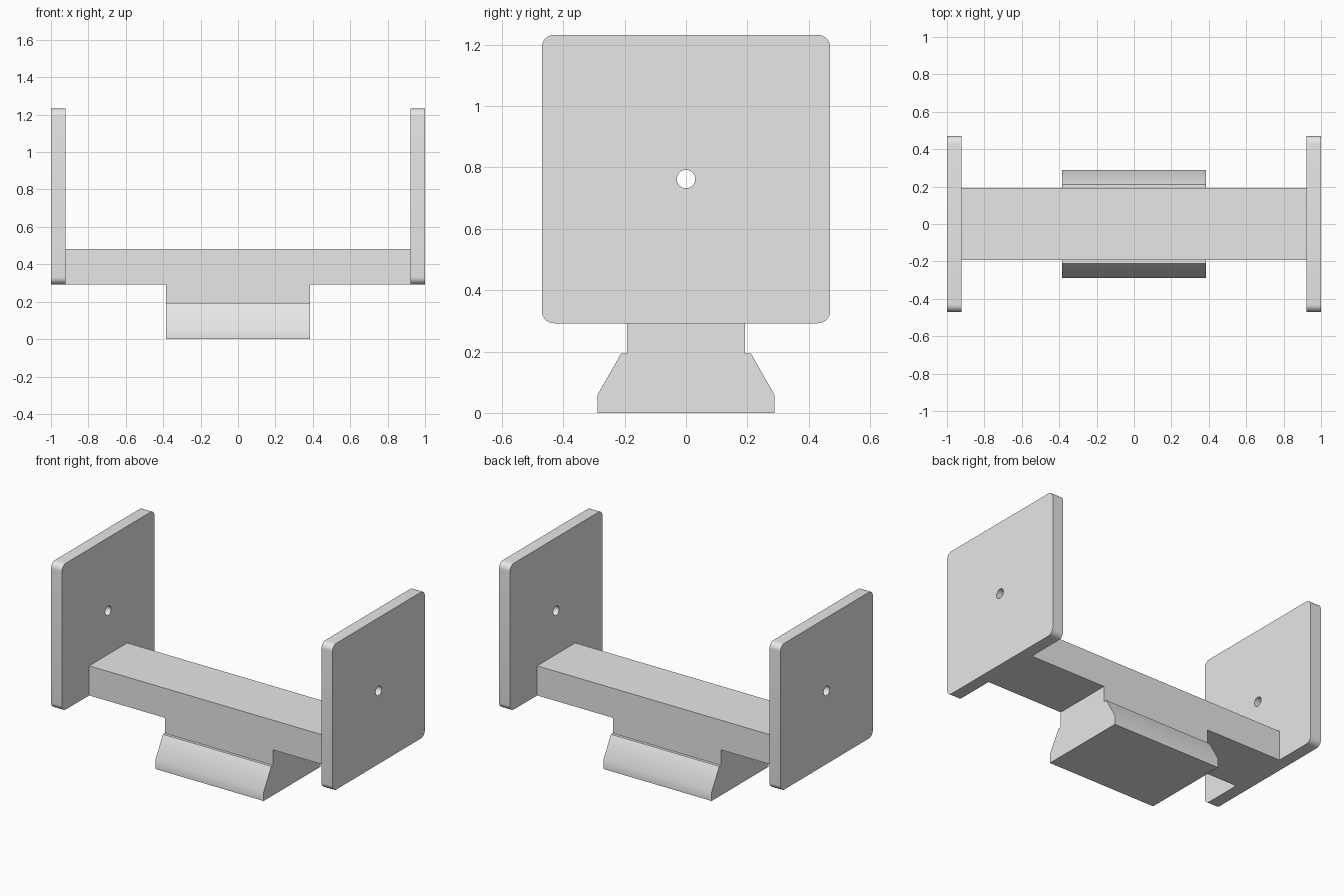
import bpy
import bmesh
import math
from mathutils import Matrix, Vector

if "Cube" in bpy.data.objects:
    bpy.data.objects.remove(bpy.data.objects["Cube"], do_unlink=True)

grey = bpy.data.materials.new("plain grey")
grey.use_nodes = True
grey.diffuse_color = (0.8, 0.8, 0.8, 1)
grey.node_tree.nodes["Principled BSDF"].inputs["Base Color"].default_value = grey.diffuse_color


def extrude_profile(name, points, x0, x1):
    """Solid with a (y, z) outline, running along x."""
    bm = bmesh.new()
    face = bm.faces.new([bm.verts.new((x0, y, z)) for y, z in points])
    top = bmesh.ops.extrude_face_region(bm, geom=[face])["geom"]
    bmesh.ops.translate(bm, vec=(x1 - x0, 0, 0),
                        verts=[v for v in top if isinstance(v, bmesh.types.BMVert)])
    bmesh.ops.recalc_face_normals(bm, faces=bm.faces)
    mesh = bpy.data.meshes.new(name)
    bm.to_mesh(mesh)
    bm.free()
    mesh.materials.append(grey)
    obj = bpy.data.objects.new(name, mesh)
    bpy.context.collection.objects.link(obj)
    return obj


def arc(cy, cz, r, start, sweep, steps):
    return [(cy + r * math.cos(start + sweep * i / steps),
             cz + r * math.sin(start + sweep * i / steps)) for i in range(steps + 1)]


def smooth(obj):
    bpy.ops.object.select_all(action="DESELECT")
    obj.select_set(True)
    bpy.context.view_layer.objects.active = obj
    bpy.ops.object.shade_smooth_by_angle(angle=math.radians(40))


# Sizes
half, radius, mid = 0.47, 0.04, 0.762
base = mid - half
inner = 0.923

# Rounded end plates, each drilled through the middle
outline = []
for i, (sy, sz) in enumerate([(1, 1), (-1, 1), (-1, -1), (1, -1)]):
    outline += arc(sy * (half - radius), mid + sz * (half - radius), radius,
                   i * math.pi / 2, math.pi / 2, 8)
for side, x0, x1 in (("left", inner, 1), ("right", -1, -inner)):
    plate = extrude_profile(side + "_end_plate", outline, x0, x1)
    drill = extrude_profile(side + "_hole_cutter",
                            arc(0, mid, 0.03, 0, math.tau, 32)[:-1], x0 - 0.1, x1 + 0.1)
    cut = plate.modifiers.new("hole", "BOOLEAN")
    cut.operation, cut.solver, cut.object = "DIFFERENCE", "EXACT", drill
    bpy.context.view_layer.objects.active = plate
    bpy.ops.object.modifier_apply(modifier=cut.name)
    bpy.data.objects.remove(drill, do_unlink=True)
    smooth(plate)

# Cross bar between the plates
bar = [(-0.193, base), (0.193, base), (0.193, 0.482), (-0.193, 0.482)]
extrude_profile("cross_bar", bar, -inner, inner)

# Mounting foot with a narrow neck and sloping shoulders
right_half = [(0.289, 0), (0.289, 0.058), (0.212, 0.193), (0.193, 0.193), (0.193, base)]
foot = extrude_profile("mounting_foot",
                       right_half + [(-y, z) for y, z in reversed(right_half)],
                       -0.385, 0.385)
smooth(foot)
